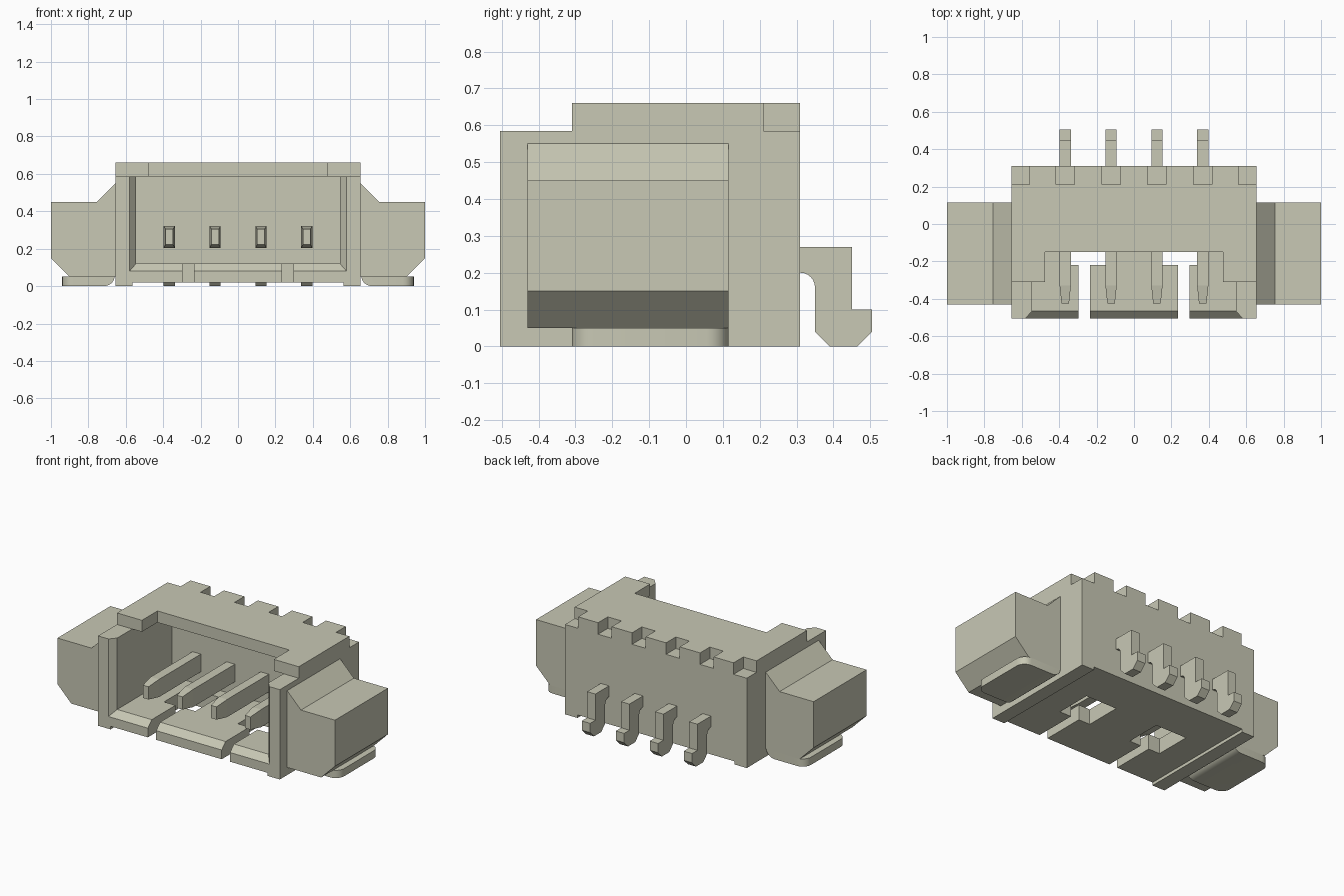
import bpy
import bmesh
from math import cos, sin, pi

cube = bpy.data.objects.get("Cube")
if cube:
    bpy.data.objects.remove(cube, do_unlink=True)

COLOUR = (0.58, 0.58, 0.46, 1)
mat = bpy.data.materials.new("warm_grey_plastic")
mat.use_nodes = True
mat.diffuse_color = COLOUR
mat.node_tree.nodes["Principled BSDF"].inputs["Base Color"].default_value = COLOUR


def finish(name, bm):
    bmesh.ops.recalc_face_normals(bm, faces=bm.faces)
    mesh = bpy.data.meshes.new(name)
    bm.to_mesh(mesh)
    bm.free()
    mesh.materials.append(mat)
    obj = bpy.data.objects.new(name, mesh)
    bpy.context.collection.objects.link(obj)
    return obj


def loft(name, sections):
    """Rectangles (y, x0, x1, z0, z1) joined along y."""
    bm = bmesh.new()
    rings = [[bm.verts.new(p) for p in
              ((x0, y, z0), (x1, y, z0), (x1, y, z1), (x0, y, z1))]
             for y, x0, x1, z0, z1 in sections]
    for a, b in zip(rings, rings[1:]):
        for i in range(4):
            j = (i + 1) % 4
            bm.faces.new((a[i], a[j], b[j], b[i]))
    bm.faces.new(rings[0])
    bm.faces.new(rings[-1])
    return finish(name, bm)


def box(name, x0, x1, y0, y1, z0, z1):
    return loft(name, [(y0, x0, x1, z0, z1), (y1, x0, x1, z0, z1)])


def prism(points, offset):
    """Flat outline pushed along offset."""
    bm = bmesh.new()
    face = bm.faces.new([bm.verts.new(p) for p in points])
    new = bmesh.ops.extrude_face_region(bm, geom=[face])["geom"]
    bmesh.ops.translate(bm, vec=offset,
                        verts=[g for g in new if isinstance(g, bmesh.types.BMVert)])
    return bm


def cut(obj, cutter):
    cutter.hide_render = True
    mod = obj.modifiers.new("cut", 'BOOLEAN')
    mod.operation = 'DIFFERENCE'
    mod.solver = 'EXACT'
    mod.object = cutter
    bpy.context.view_layer.objects.active = obj
    bpy.ops.object.modifier_apply(modifier=mod.name)
    bpy.data.objects.remove(cutter, do_unlink=True)


PINS = [-0.3675, -0.1225, 0.1225, 0.3675]

# Housing block with lowered front rim and raised underside
housing = box("housing", -0.655, 0.655, -0.505, 0.31, 0, 0.66)
cut(housing, box("rim_step", -1, 1, -0.6, -0.31, 0.585, 0.8))
cut(housing, box("underside", -0.565, 0.565, -0.6, 0.4, -0.1, 0.02))

# Cavity with flared mouth and open roof
cut(housing, loft("mouth", [(-0.545, -0.615, 0.615, 0.04, 0.7),
                            (-0.465, -0.545, 0.545, 0.12, 0.7),
                            (-0.31, -0.545, 0.545, 0.12, 0.7)]))
cut(housing, box("cavity", -0.545, 0.545, -0.4, 0.1, 0.12, 0.585))
cut(housing, box("roof_notch", -0.475, 0.475, -0.4, -0.15, 0.5, 0.8))

# Floor slots, each ending in a wider window
for x in (-0.266, 0.266):
    cut(housing, box("slot", x - 0.03, x + 0.03, -0.6, -0.2, -0.1, 0.2))
    cut(housing, box("window", x - 0.113, x + 0.113, -0.22, 0.02, -0.1, 0.2))

# Notches along the rear top edge
for x in PINS + [-0.66, 0.66]:
    w = 0.1 if abs(x) > 0.6 else 0.049
    cut(housing, box("rear_notch", x - w, x + w, 0.21, 0.4, 0.585, 0.8))

# Contact pins and their bent solder tails
bend = [(0.31 + 0.04 * sin(a), 0.16 + 0.04 * cos(a))
        for a in (i * pi / 12 for i in range(7))]
tail = bend + [(0.35, 0.04), (0.39, 0), (0.465, 0), (0.505, 0.04), (0.505, 0.1),
               (0.45, 0.1), (0.45, 0.27), (0.2, 0.27), (0.2, 0.2)]
for n, x in enumerate(PINS, 1):
    loft(f"contact_pin_{n}", [(-0.425, x - 0.02, x + 0.02, 0.222, 0.305),
                              (-0.33, x - 0.03, x + 0.03, 0.205, 0.32),
                              (0.2, x - 0.03, x + 0.03, 0.205, 0.32)])
    finish(f"solder_tail_{n}", prism([(x - 0.03, y, z) for y, z in tail], (0.06, 0, 0)))

# Side ears and the metal mounting feet below them
ear = [(0.655, 0.05), (0.9, 0.05), (1, 0.15), (1, 0.45), (0.755, 0.45), (0.655, 0.55)]
foot = [(0.72 - 0.06 * cos(a), 0.05 - 0.05 * sin(a))
        for a in (i * pi / 12 for i in range(7))] + [(0.94, 0), (0.94, 0.05)]
for side, s in (("left", 1), ("right", -1)):
    finish(f"{side}_ear", prism([(s * x, -0.43, z) for x, z in ear], (0, 0.545, 0)))
    bm = prism([(s * x, -0.31, z) for x, z in foot], (0, 0.425, 0))
    corners = [e for e in bm.edges
               if all(abs(v.co.x) > 0.93 for v in e.verts)
               and abs(e.verts[0].co.z - e.verts[1].co.z) > 0.01]
    bmesh.ops.bevel(bm, geom=corners, offset=0.06, segments=6, profile=0.5,
                    affect='EDGES')
    obj = finish(f"{side}_mounting_foot", bm)
    bpy.ops.object.select_all(action='DESELECT')
    obj.select_set(True)
    bpy.context.view_layer.objects.active = obj
    bpy.ops.object.shade_smooth_by_angle()
